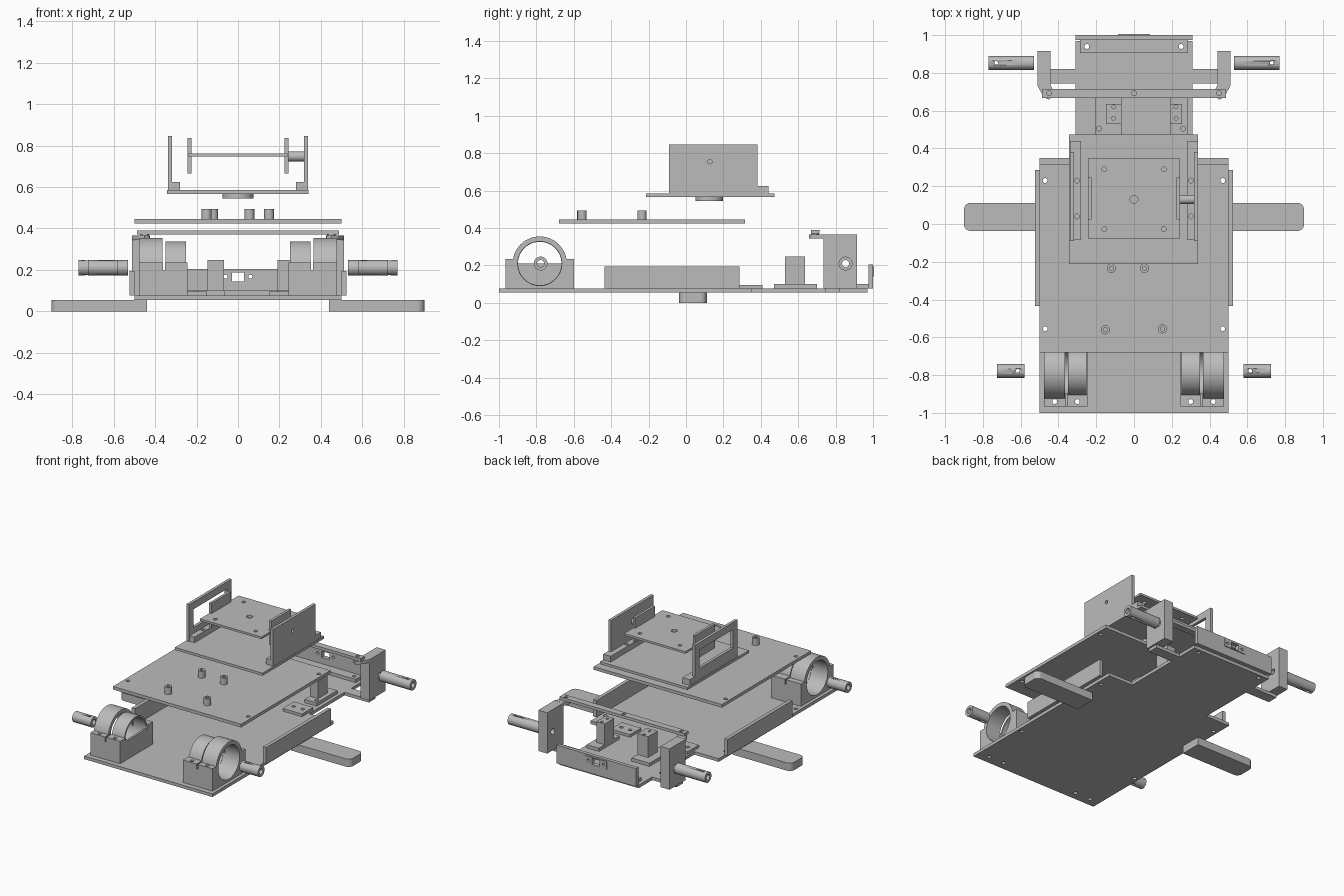
import bpy, bmesh, math
from mathutils import Matrix, Vector

cube = bpy.data.objects.get("Cube")
if cube:
    bpy.data.objects.remove(cube, do_unlink=True)

grey = bpy.data.materials.new("plain_grey")
grey.use_nodes = True
GREY = (0.5, 0.5, 0.5, 1)
grey.diffuse_color = GREY
grey.node_tree.nodes["Principled BSDF"].inputs["Base Color"].default_value = GREY


def make(name, bm):
    bmesh.ops.recalc_face_normals(bm, faces=bm.faces)
    mesh = bpy.data.meshes.new(name)
    bm.to_mesh(mesh)
    bm.free()
    mesh.materials.append(grey)
    obj = bpy.data.objects.new(name, mesh)
    bpy.context.collection.objects.link(obj)
    return obj


def box(name, x, y, z):
    bm = bmesh.new()
    bmesh.ops.create_cube(bm, size=1)
    for v in bm.verts:
        v.co = [(a + b) / 2 + c * (b - a) for (a, b), c in zip((x, y, z), v.co)]
    return make(name, bm)


def prism(name, outline, z0, z1):
    bm = bmesh.new()
    face = bm.faces.new([bm.verts.new((x, y, z0)) for x, y in outline])
    top = bmesh.ops.extrude_face_region(bm, geom=[face])["geom"]
    for v in top:
        if isinstance(v, bmesh.types.BMVert):
            v.co.z = z1
    return make(name, bm)


def cyl(name, start, end, r, sides=32):
    a, b = Vector(start), Vector(end)
    turn = (b - a).to_track_quat("Z", "Y").to_matrix().to_4x4()
    bm = bmesh.new()
    bmesh.ops.create_cone(bm, cap_ends=True, segments=sides, radius1=r, radius2=r,
                          depth=(b - a).length, matrix=Matrix.Translation((a + b) / 2) @ turn)
    obj = make(name, bm)
    for p in obj.data.polygons:
        p.use_smooth = len(p.vertices) == 4
    for e in obj.data.edges:
        u, w = (obj.data.vertices[i].co for i in e.vertices)
        e.use_edge_sharp = abs((u - w).normalized().dot((b - a).normalized())) < 0.5
    return obj


def cut(obj, *cutters):
    for c in cutters:
        c.hide_render = True
        mod = obj.modifiers.new("cut", "BOOLEAN")
        mod.operation, mod.solver, mod.object = "DIFFERENCE", "EXACT", c
    graph = bpy.context.evaluated_depsgraph_get()
    mesh = bpy.data.meshes.new_from_object(obj.evaluated_get(graph))
    obj.modifiers.clear()
    obj.data = mesh
    for c in cutters:
        bpy.data.objects.remove(c, do_unlink=True)
    return obj


def drill(obj, spots, r=0.013):
    return cut(obj, *[cyl("drill", (x, y, -1), (x, y, 2), r, 12) for x, y in spots])


def span(s, a, b):
    return tuple(sorted((s * a, s * b)))


def both(spots):
    return [(s * x, y) for x, y in spots for s in (1, -1)]


# Chassis base plate with narrow rear and axle cross arms
half = [(0.5, -1), (0.5, 0.35), (0.31, 0.35), (0.31, 0.745), (0.5, 0.745),
        (0.5, 0.82), (0.31, 0.82), (0.31, 0.97)]
base = prism("base_plate", half + [(-x, y) for x, y in reversed(half)], 0.055, 0.077)
corners = both([(0.47, 0.23), (0.47, -0.555)])
drill(base, corners + both([(0.42, -0.94), (0.3, -0.94), (0.25, 0.94)]))

# Rear plate with switch window, and its mounting strip
rear = box("rear_plate", (-0.31, 0.31), (0.975, 1), (0.077, 0.205))
bezel = box("switch_bezel", (-0.085, 0.085), (0.995, 1.005), (0.14, 0.195))
for part in (rear, bezel):
    cut(part, box("window", (-0.03, 0.03), (0.9, 1.1), (0.145, 0.188)),
        *[cyl("drill", (x, 0.9, 0.167), (x, 1.1, 0.167), 0.01, 12) for x in (-0.06, 0.06)])
drill(box("rear_strip", (-0.285, 0.285), (0.905, 0.975), (0.077, 0.1)), both([(0.25, 0.94)]))

# Servo towers on feet
for tag, foot, tower, hole in (("right", (-0.205, -0.065), (-0.148, -0.067), -0.185),
                               ("left", (0.19, 0.285), (0.19, 0.255), 0.26)):
    drill(box(tag + "_tower_foot", foot, (0.47, 0.7), (0.077, 0.1)), [(hole, 0.505)])
    t = box(tag + "_servo_tower", tower, (0.53, 0.635), (0.1, 0.247))
    mid = sum(tower) / 2
    drill(t, [(mid, 0.56), (mid, 0.62)], 0.01)

# Main deck and standoffs
drill(box("main_deck", (-0.5, 0.5), (-0.68, 0.315), (0.424, 0.446)), corners)
for x, y in ((-0.12, -0.235), (0.055, -0.235), (-0.152, -0.56), (0.15, -0.555)):
    drill(cyl("standoff", (x, y, 0.446), (x, y, 0.495), 0.024, 24), [(x, y)], 0.011)

# Turntable plate and its hub
box("turntable_plate", (-0.343, 0.34), (-0.213, 0.473), (0.567, 0.585))
cyl("turntable_hub", (0, 0.125, 0.545), (0, 0.125, 0.567), 0.074)

# Tilting platform with end plates and pivot
drill(drill(box("tilt_platform", (-0.24, 0.24), (-0.08, 0.35), (0.748, 0.763)),
            both([(0.157, 0.29), (0.157, -0.027)])), [(0, 0.13)], 0.021)
cyl("pivot_shaft", (0.24, 0.13, 0.748), (0.318, 0.13, 0.748), 0.024)

# Steering tie bar
drill(box("tie_bar", (-0.487, 0.487), (0.668, 0.715), (0.37, 0.39)),
      both([(0.45, 0.692)]) + [(0, 0.692)])


def tube(name, s, a, b, y, z, hole_x):
    t = cyl(name, (s * a, y, z), (s * b, y, z), 0.037)
    cut(t, cyl("bore", (s * (a - 0.1), y, z), (s * (b + 0.1), y, z), 0.019, 24))
    return drill(t, [(s * hole_x, y)], 0.01)


def ring(name, s, a, b, outer, inner, y, z):
    r = cyl(name, (s * a, y, z), (s * b, y, z), outer, 48)
    return cut(r, cyl("bore", (s * (a - 0.1), y, z), (s * (b + 0.1), y, z), inner, 48))


for s, side in ((1, "left_"), (-1, "right_")):
    # Foot bar with rounded outer end
    leg = box(side + "foot_bar", span(s, 0.44, 0.9), (-0.037, 0.112), (0, 0.055))
    bm = bmesh.new()
    bm.from_mesh(leg.data)
    ends = [e for e in bm.edges if all(abs(v.co.x) > 0.8 for v in e.verts)
            and abs(e.verts[0].co.z - e.verts[1].co.z) > 0.01]
    bmesh.ops.bevel(bm, geom=ends, offset=0.035, segments=5, affect="EDGES", profile=0.5)
    bm.to_mesh(leg.data)
    bm.free()

    # Side rail and small pad
    box(side + "side_rail", span(s, 0.5, 0.525), (-0.435, 0.285), (0.077, 0.195))
    drill(box(side + "pad", span(s, 0.15, 0.3), (0.285, 0.41), (0.077, 0.096)),
          [(s * 0.19, 0.35), (s * 0.26, 0.35)])

    # Front motor clamp: bored block, two rings, inner wall
    cy, cz = -0.782, 0.21
    block = box(side + "clamp_block", span(s, 0.245, 0.477), (-0.965, -0.6), (0.077, 0.235))
    cut(block, cyl("bore", (s * 0.1, cy, cz), (s * 0.6, cy, cz), 0.118, 48),
        box("gap", span(s, 0.353, 0.362), (-1, -0.5), (0.2, 0.3)))
    drill(block, [(s * 0.42, -0.94), (s * 0.3, -0.94)])
    ring(side + "outer_ring", s, 0.365, 0.477, 0.145, 0.118, cy, cz)
    ring(side + "inner_ring", s, 0.252, 0.35, 0.127, 0.116, cy, cz)
    box(side + "clamp_inner_wall", span(s, 0.245, 0.26), (cy - 0.118, cy + 0.118), (0.077, cz))

    # Axle tubes
    tube(side + "front_axle", s, 0.58, 0.725, cy + 0.005, cz, 0.615)
    tube(side + "rear_axle", s, 0.53, 0.77, 0.853, cz, 0.73)

    # Steering knuckle and tapered arm
    knuckle = box(side + "knuckle", span(s, 0.442, 0.512), (0.735, 0.915), (0.077, 0.365))
    cut(knuckle, cyl("bore", (s * 0.3, 0.853, cz), (s * 0.6, 0.853, cz), 0.02, 24))
    arm = [(0.512, 0.735), (0.48, 0.675), (0.452, 0.658), (0.428, 0.675), (0.425, 0.7), (0.442, 0.735)]
    prism(side + "steering_arm", [(s * x, y) for x, y in arm], 0.345, 0.366)
    cyl(side + "arm_bolt", (s * 0.45, 0.692, 0.35), (s * 0.45, 0.692, 0.372), 0.02, 16)

    # Cradle wall and foot
    wall = box(side + "cradle_wall", span(s, 0.318, 0.338), (-0.09, 0.382), (0.585, 0.846))
    if s < 0:
        cut(wall, box("window", (-0.5, -0.2), (-0.04, 0.33), (0.665, 0.795)))
    else:
        cut(wall, cyl("bore", (0.2, 0.128, 0.755), (0.5, 0.128, 0.755), 0.012, 16))
    drill(box(side + "cradle_foot", span(s, 0.28, 0.338), (-0.085, 0.44), (0.585, 0.625)),
          [(s * 0.302, 0.23), (s * 0.302, 0.04)])
    box(side + "platform_end", span(s, 0.225, 0.243), (0.025, 0.245), (0.665, 0.836))
